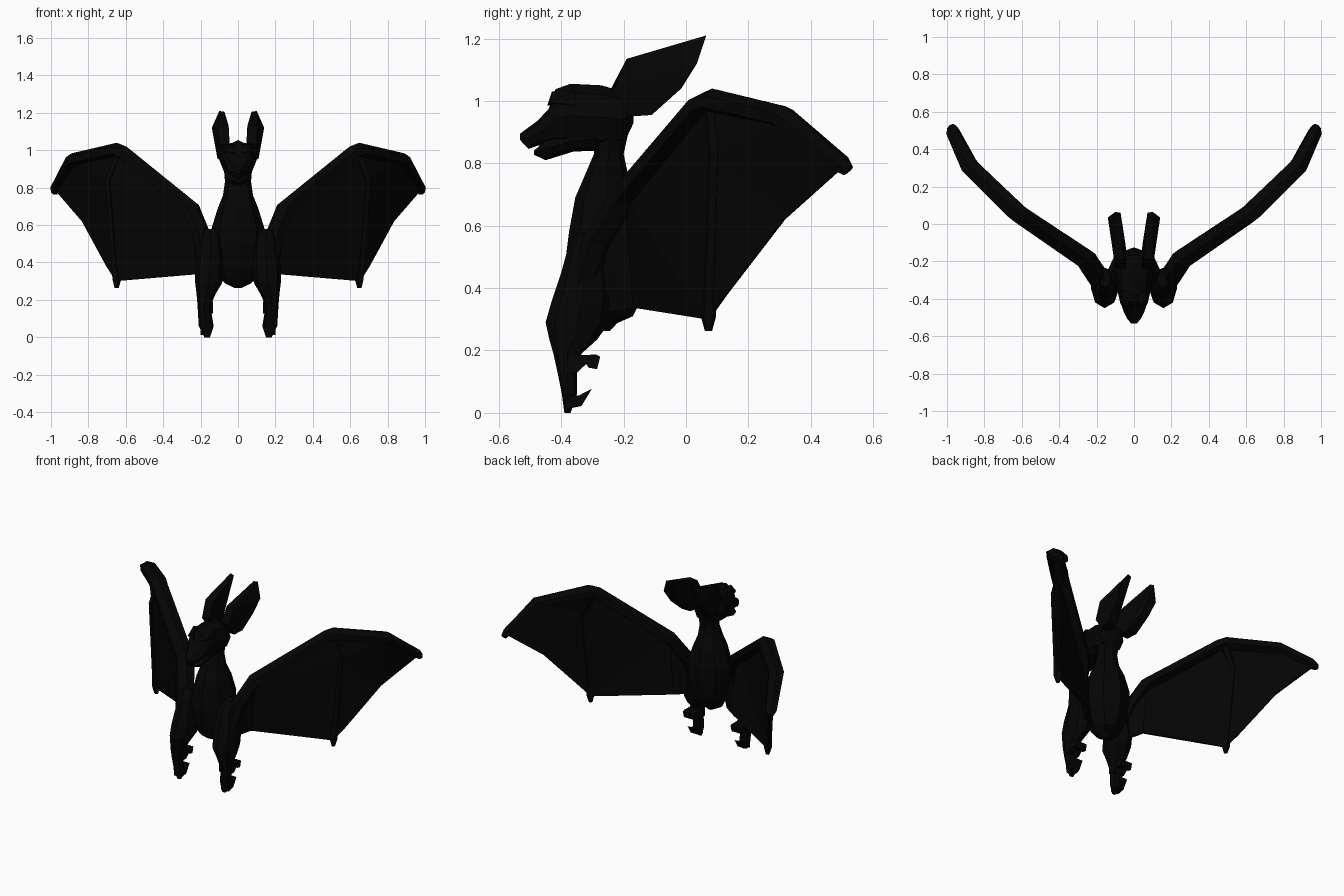
import bpy, bmesh, math
from mathutils import Vector

black = bpy.data.materials.new("soot_black")
black.diffuse_color = (0.0013, 0.0013, 0.0013, 1)


def finish(bm, name, mirror=False, thickness=0):
    """Turn a bmesh into a flat shaded object, optionally mirrored in x."""
    bmesh.ops.recalc_face_normals(bm, faces=bm.faces)
    mesh = bpy.data.meshes.new(name)
    bm.to_mesh(mesh)
    bm.free()
    mesh.materials.append(black)
    ob = bpy.data.objects.new(name, mesh)
    bpy.context.collection.objects.link(ob)
    if thickness:
        mod = ob.modifiers.new("thickness", 'SOLIDIFY')
        mod.thickness = thickness
        mod.offset = 0
    if mirror:
        mod = ob.modifiers.new("mirror", 'MIRROR')
        mod.use_mirror_merge = False
    return ob


def loft(name, rings, n=8, mirror=False):
    """Skin through rings given as (centre, half axis u, half axis v)."""
    bm = bmesh.new()
    loops = []
    for c, u, v in rings:
        loops.append([bm.verts.new(Vector(c) + Vector(u) * math.cos(2 * math.pi * i / n)
                                   + Vector(v) * math.sin(2 * math.pi * i / n))
                      for i in range(n)])
    for a, b in zip(loops, loops[1:]):
        for i in range(n):
            j = (i + 1) % n
            bm.faces.new((a[i], a[j], b[j], b[i]))
    bm.faces.new(loops[0])
    bm.faces.new(loops[-1])
    return finish(bm, name, mirror)


def upright(rows, x=0):
    """Rows (z, front y, back y, half width[, x]) to horizontal rings."""
    return [((r[4] if len(r) > 4 else x, (r[1] + r[2]) / 2, r[0]),
             (r[3], 0, 0), (0, (r[2] - r[1]) / 2, 0)) for r in rows]


def lengthwise(rows):
    """Rows (y, low z, high z, half width) to rings facing the front."""
    return [((0, y, (lo + hi) / 2), (w, 0, 0), (0, 0, (hi - lo) / 2))
            for y, lo, hi, w in rows]


def tube(name, path, n=6, depth=1.0):
    """Mirrored limb along points (x, y, z, radius), deeper across the wing."""
    pts = [Vector(p[:3]) for p in path]
    ref = Vector((0.6, -0.8, 0))
    rings = []
    for i, p in enumerate(pts):
        t = Vector((0, 0, 0))
        if i > 0:
            t += (p - pts[i - 1]).normalized()
        if i < len(pts) - 1:
            t += (pts[i + 1] - p).normalized()
        t.normalize()
        u = ref.cross(t).normalized()
        rings.append((p, u * path[i][3], t.cross(u) * path[i][3] * depth))
    return loft(name, rings, n, True)


def hull(name, pts):
    """Mirrored convex solid."""
    bm = bmesh.new()
    for p in pts:
        bm.verts.new(p)
    bmesh.ops.convex_hull(bm, input=bm.verts[:])
    loose = [v for v in bm.verts if not v.link_faces]
    bmesh.ops.delete(bm, geom=loose, context='VERTS')
    return finish(bm, name, True)


def prism(name, profile, x0, x1):
    """Mirrored side profile (y, z) extruded between two x values."""
    bm = bmesh.new()
    a = [bm.verts.new((x0, y, z)) for y, z in profile]
    b = [bm.verts.new((x1, y, z)) for y, z in profile]
    bm.faces.new(a)
    bm.faces.new(b)
    for i in range(len(a)):
        j = (i + 1) % len(a)
        bm.faces.new((a[i], a[j], b[j], b[i]))
    return finish(bm, name, True)


# Torso and neck
loft("body", upright([
    (0.262, -0.27, -0.245, 0.015), (0.288, -0.32, -0.22, 0.07),
    (0.31, -0.345, -0.17, 0.09), (0.37, -0.37, -0.14, 0.12),
    (0.50, -0.385, -0.125, 0.14), (0.58, -0.375, -0.125, 0.142),
    (0.69, -0.355, -0.15, 0.108), (0.76, -0.325, -0.185, 0.08),
    (0.83, -0.295, -0.20, 0.07), (0.92, -0.29, -0.18, 0.075)]))

# Head with snout, and lower jaw
loft("head", lengthwise([
    (-0.532, 0.875, 0.895, 0.015), (-0.505, 0.846, 0.915, 0.038),
    (-0.475, 0.857, 0.937, 0.053), (-0.44, 0.858, 0.975, 0.065),
    (-0.418, 0.855, 1.038, 0.075), (-0.37, 0.85, 1.055, 0.085),
    (-0.27, 0.845, 1.05, 0.10), (-0.205, 0.85, 1.03, 0.09),
    (-0.168, 0.93, 0.98, 0.05)]))
loft("lower_jaw", lengthwise([
    (-0.488, 0.828, 0.84, 0.025), (-0.465, 0.817, 0.86, 0.042),
    (-0.45, 0.81, 0.885, 0.052), (-0.36, 0.838, 0.91, 0.07),
    (-0.29, 0.84, 0.92, 0.075)]))

# Brow ridges above the eyes
hull("brow", [(0.015, -0.445, 0.985), (0.065, -0.435, 0.995), (0.03, -0.43, 1.03),
              (0.075, -0.36, 1.03), (0.085, -0.35, 0.985), (0.03, -0.36, 1.04)])

# Large swept-back ears
hull("ear", [(0.045, -0.24, 1.04), (0.05, -0.19, 1.13), (0.105, -0.19, 1.135),
             (0.072, 0.06, 1.205), (0.10, 0.065, 1.21), (0.14, 0.035, 1.12),
             (0.085, 0.03, 1.12), (0.125, -0.015, 1.04), (0.075, -0.02, 1.045),
             (0.11, -0.11, 0.955), (0.045, -0.11, 0.955), (0.10, -0.18, 0.95),
             (0.04, -0.18, 0.95), (0.10, -0.235, 1.03)])

# Legs, with thighs meeting the torso
loft("leg", upright([
    (0.0, -0.39, -0.37, 0.015, 0.165), (0.06, -0.398, -0.35, 0.04, 0.17),
    (0.13, -0.412, -0.35, 0.036, 0.178), (0.19, -0.425, -0.335, 0.04, 0.178),
    (0.235, -0.438, -0.285, 0.052, 0.17), (0.29, -0.45, -0.245, 0.072, 0.157),
    (0.36, -0.43, -0.235, 0.077, 0.153), (0.45, -0.40, -0.25, 0.07, 0.147),
    (0.53, -0.378, -0.25, 0.06, 0.148), (0.58, -0.34, -0.24, 0.03, 0.155)]), 8, True)

# Hooked claws at the toe and heel
prism("toe_claw", [(-0.385, 0.012), (-0.335, 0.022), (-0.302, 0.077),
                   (-0.345, 0.055), (-0.39, 0.06)], 0.145, 0.2)
prism("heel_claw", [(-0.39, 0.13), (-0.35, 0.128), (-0.32, 0.157), (-0.312, 0.145),
                    (-0.285, 0.14), (-0.275, 0.18), (-0.29, 0.188),
                    (-0.32, 0.185), (-0.39, 0.19)], 0.135, 0.215)

# Wing arm, hooked at the outer end
tube("wing_arm", [(0.18, -0.33, 0.40, 0.03), (0.195, -0.28, 0.55, 0.042),
                  (0.255, -0.19, 0.695, 0.042), (0.61, 0.05, 0.985, 0.038),
                  (0.65, 0.085, 1.0, 0.04), (0.88, 0.31, 0.95, 0.036),
                  (0.97, 0.495, 0.80, 0.027), (0.977, 0.52, 0.775, 0.017)], 6, 1.45)

# Wing finger dividing the membrane
tube("wing_finger", [(0.625, 0.082, 1.01, 0.032), (0.695, 0.09, 0.84, 0.02),
                     (0.66, 0.075, 0.38, 0.02), (0.65, 0.072, 0.31, 0.026),
                     (0.65, 0.072, 0.262, 0.012)], 5)

# Wing membrane, running in to the thigh
points = dict(A=(0.19, -0.28, 0.55), B=(0.255, -0.19, 0.69), C=(0.63, 0.065, 1.0),
              D=(0.875, 0.31, 0.955), E=(0.972, 0.5, 0.785), F=(0.69, 0.09, 0.84),
              G=(0.65, 0.072, 0.30), H=(0.83, 0.315, 0.62), I=(0.70, 0.13, 0.38),
              L=(0.21, -0.165, 0.338), P=(0.155, -0.265, 0.32))
bm = bmesh.new()
corner = {k: bm.verts.new(p) for k, p in points.items()}
for tri in ("APL", "ABL", "BCF", "BFG", "BGL", "CDF", "FDH", "FHI", "FIG", "DEH"):
    bm.faces.new([corner[k] for k in tri])
finish(bm, "wing_membrane", True, 0.012)
